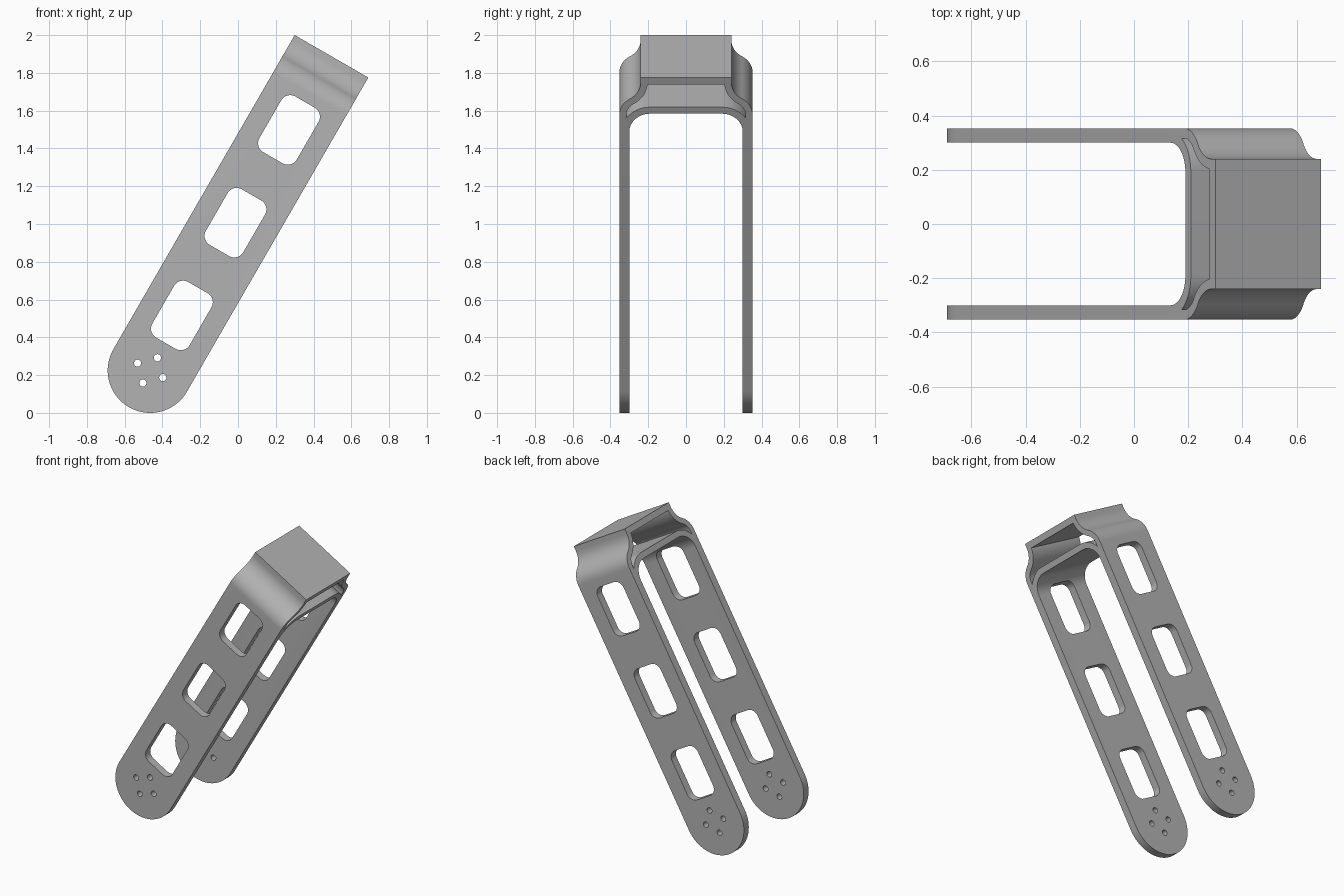
import bpy, bmesh, math
from mathutils import Matrix

cube = bpy.data.objects.get("Cube")
if cube:
    bpy.data.objects.remove(cube, do_unlink=True)

# Local frame: x = width of the arm, y = depth, z = along the arm
HALF_W, TOP = 0.225, 1.92
OUT, IN, CAP = 0.353, 0.30, 0.24      # outer face, inner face, cap half depths
BEND_LOW, BEND_HIGH = 1.69, 1.89      # S-bend limits along the arm
WALL = 0.037


def arc(cx, cy, r, a0, a1, n=16):
    return [(cx + r * math.cos(a0 + (a1 - a0) * i / n),
             cy + r * math.sin(a0 + (a1 - a0) * i / n)) for i in range(n + 1)]


def mirrored(path):
    return [(-x, y) for x, y in reversed(path)]


def prism(name, points, half, along):
    """Extrude a 2D outline both ways along local x (yz outline) or y (xz outline)."""
    bm = bmesh.new()
    if along == "x":
        verts = [bm.verts.new((-half, a, b)) for a, b in points]
        move = (2 * half, 0, 0)
    else:
        verts = [bm.verts.new((a, -half, b)) for a, b in points]
        move = (0, 2 * half, 0)
    face = bm.faces.new(verts)
    ext = bmesh.ops.extrude_face_region(bm, geom=[face])
    new = [g for g in ext["geom"] if isinstance(g, bmesh.types.BMVert)]
    bmesh.ops.translate(bm, vec=move, verts=new)
    bmesh.ops.recalc_face_normals(bm, faces=bm.faces)
    mesh = bpy.data.meshes.new(name)
    bm.to_mesh(mesh)
    bm.free()
    obj = bpy.data.objects.new(name, mesh)
    bpy.context.collection.objects.link(obj)
    return obj


def carve(target, cutter, operation="DIFFERENCE"):
    bpy.context.view_layer.objects.active = target
    mod = target.modifiers.new("carve", "BOOLEAN")
    mod.operation, mod.solver, mod.object = operation, "EXACT", cutter
    bpy.ops.object.modifier_apply(modifier=mod.name)
    bpy.data.objects.remove(cutter, do_unlink=True)


# S-bend from arm face in to the cap, as two tangent arcs
dy, ds = (OUT - CAP) / 2, (BEND_HIGH - BEND_LOW) / 2
sweep = 2 * math.atan(dy / ds)
R = ds / math.sin(sweep)


def s_bend(inset, end=0.0):
    low = arc(OUT - R, BEND_LOW, R - inset, 0, sweep)
    high = arc(CAP + R, BEND_HIGH, R + inset, math.pi + sweep, math.pi + end)
    return low + high[1:]


# Bracket side profile: two arms, bridge and cap
fillet_y, fillet_z = 0.19, 1.589
outer = [(OUT, -0.4)] + s_bend(0) + [(CAP, TOP)]
inner = [(IN, -0.4)] + arc(fillet_y, fillet_z, IN - fillet_y, 0, math.pi / 2)
bracket = prism("bracket", outer + mirrored(outer) + mirrored(inner)[::-1] + inner[::-1],
                HALF_W + 0.1, "x")

# Hollow between the bridge and the cap
ceiling = math.asin((BEND_HIGH - TOP + 0.042) / (R + WALL))
floor_r = 0.15
tip = math.acos((OUT - WALL - fillet_y) / floor_r)
floor = arc(fillet_y, fillet_z, floor_r, math.pi / 2, tip)
half_hollow = floor + s_bend(WALL, ceiling)
carve(bracket, prism("hollow_cutter", half_hollow + mirrored(half_hollow), 0.5, "x"))

# Rounded arm ends and straight sides
stadium = arc(0, 0, HALF_W, math.pi, 2 * math.pi, 48) + [(HALF_W, 2.2), (-HALF_W, 2.2)]
carve(bracket, prism("outline_cutter", stadium, 0.6, "y"), "INTERSECT")

# Three rounded windows through both arms
w, h, r = 0.114, 0.17, 0.055
for z in (0.336, 0.903, 1.470):
    window = []
    for i, (sx, sz) in enumerate([(1, 1), (-1, 1), (-1, -1), (1, -1)]):
        window += arc(sx * (w - r), z + sz * (h - r), r,
                      i * math.pi / 2, (i + 1) * math.pi / 2, 10)
    carve(bracket, prism("window_cutter", window, 0.6, "y"))

# Four screw holes around the pivot
for i in range(4):
    a = i * math.pi / 2
    hole = arc(0.077 * math.cos(a), 0.077 * math.sin(a), 0.019, 0, 2 * math.pi, 24)[:-1]
    carve(bracket, prism("screw_hole_cutter", hole, 0.6, "y"))

# Lean the bracket over and place it
bracket.data.transform(Matrix.Translation((-0.465, 0, 0.225))
                       @ Matrix.Rotation(math.radians(30), 4, "Y"))

# Material
grey = bpy.data.materials.new("plain grey")
grey.use_nodes = True
colour = (0.45, 0.45, 0.45, 1)
grey.diffuse_color = colour
grey.node_tree.nodes["Principled BSDF"].inputs["Base Color"].default_value = colour
bracket.data.materials.clear()
bracket.data.materials.append(grey)
for p in bracket.data.polygons:
    p.material_index = 0

bpy.ops.object.select_all(action="DESELECT")
bracket.select_set(True)
bpy.context.view_layer.objects.active = bracket
bpy.ops.object.shade_smooth_by_angle(angle=math.radians(30))
